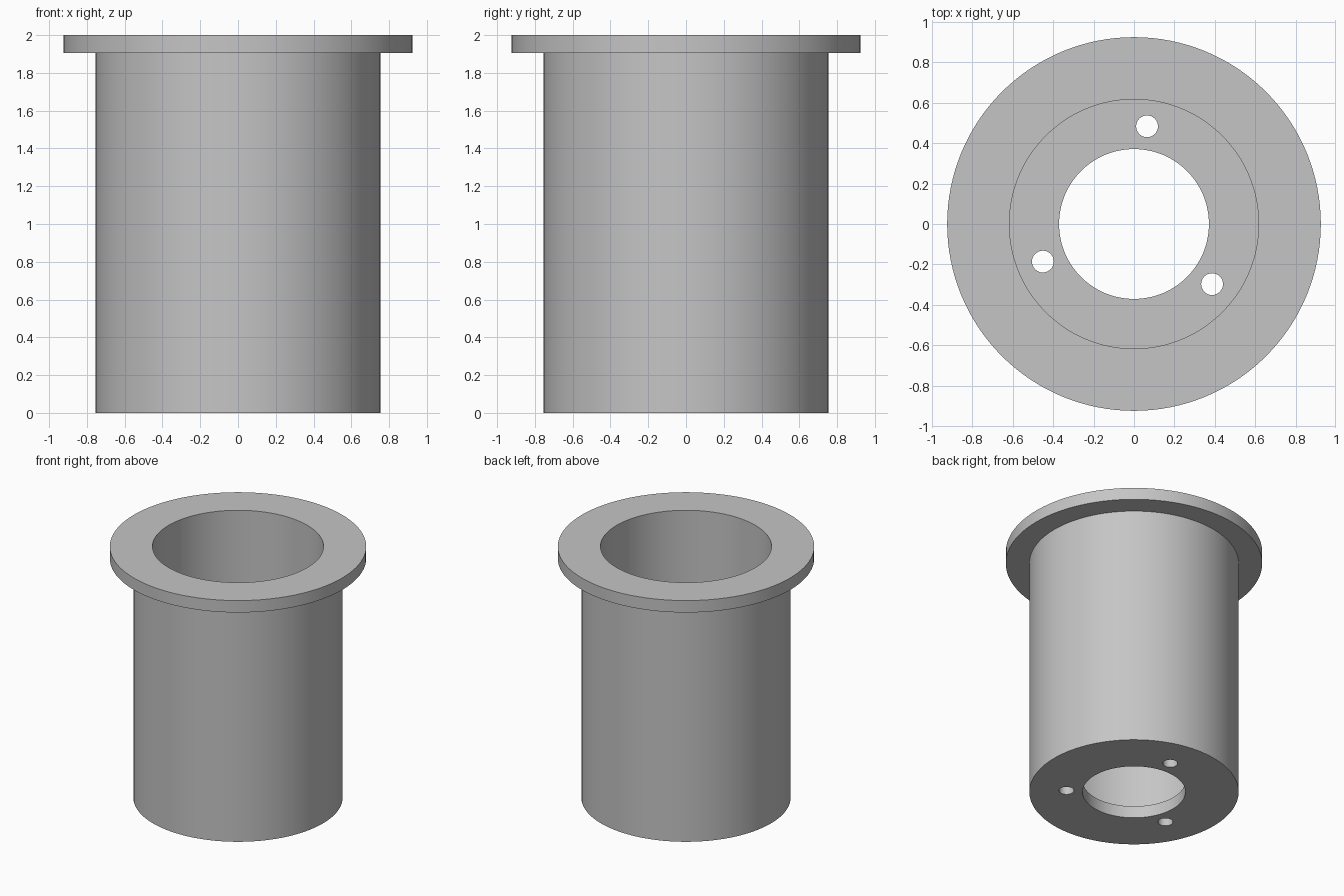
import bpy, bmesh
from math import radians, cos, sin, tau
from mathutils import Vector

cube = bpy.data.objects.get("Cube")
if cube:
    bpy.data.objects.remove(cube, do_unlink=True)

SEGMENTS = 128
FLANGE_R, OUTER_R, INNER_R, BORE_R = 0.925, 0.755, 0.617, 0.371
HEIGHT, PLATE = 2.0, 0.095
BOLT_CIRCLE_R, BOLT_R, BOLT_START = 0.488, 0.054, 82.4

# Single grey material
grey = bpy.data.materials.new("plain grey")
grey.use_nodes = True
colour = (0.56, 0.56, 0.56, 1)
grey.diffuse_color = colour
grey.node_tree.nodes["Principled BSDF"].inputs["Base Color"].default_value = colour


def add_object(name, bm):
    mesh = bpy.data.meshes.new(name)
    bm.to_mesh(mesh)
    bm.free()
    obj = bpy.data.objects.new(name, mesh)
    bpy.context.collection.objects.link(obj)
    mesh.materials.append(grey)
    return obj


def lathe(name, profile):
    """Spin a closed radius/height profile round the z axis."""
    bm = bmesh.new()
    verts = [bm.verts.new((r, 0, z)) for r, z in profile]
    edges = [bm.edges.new((verts[i - 1], verts[i])) for i in range(len(verts))]
    bmesh.ops.spin(bm, geom=verts + edges, cent=(0, 0, 0), axis=(0, 0, 1),
                   angle=tau, steps=SEGMENTS)
    bmesh.ops.remove_doubles(bm, verts=bm.verts, dist=0.0001)
    bmesh.ops.recalc_face_normals(bm, faces=bm.faces)
    return add_object(name, bm)


# Flanged cup: outer wall, top flange, inside wall and pierced floor
cup = lathe("flanged_sleeve", [
    (BORE_R, 0), (OUTER_R, 0),
    (OUTER_R, HEIGHT - PLATE), (FLANGE_R, HEIGHT - PLATE),
    (FLANGE_R, HEIGHT), (INNER_R, HEIGHT),
    (INNER_R, PLATE), (BORE_R, PLATE),
])

# Three bolt holes through the floor
bm = bmesh.new()
for i in range(3):
    a = radians(BOLT_START + i * 120)
    ret = bmesh.ops.create_cone(bm, cap_ends=True, segments=32, radius1=BOLT_R,
                                radius2=BOLT_R, depth=PLATE * 3)
    centre = Vector((BOLT_CIRCLE_R * cos(a), BOLT_CIRCLE_R * sin(a), PLATE / 2))
    bmesh.ops.translate(bm, verts=ret["verts"], vec=centre)
cutter = add_object("bolt_hole_cutter", bm)
cutter.hide_render = True

cut = cup.modifiers.new("bolt holes", 'BOOLEAN')
cut.operation = 'DIFFERENCE'
cut.solver = 'EXACT'
cut.object = cutter

bpy.ops.object.select_all(action='DESELECT')
cup.select_set(True)
bpy.context.view_layer.objects.active = cup
bpy.ops.object.modifier_apply(modifier=cut.name)
bpy.data.objects.remove(cutter, do_unlink=True)

# Smooth walls, crisp rims
bpy.ops.object.shade_smooth_by_angle(angle=radians(30))
